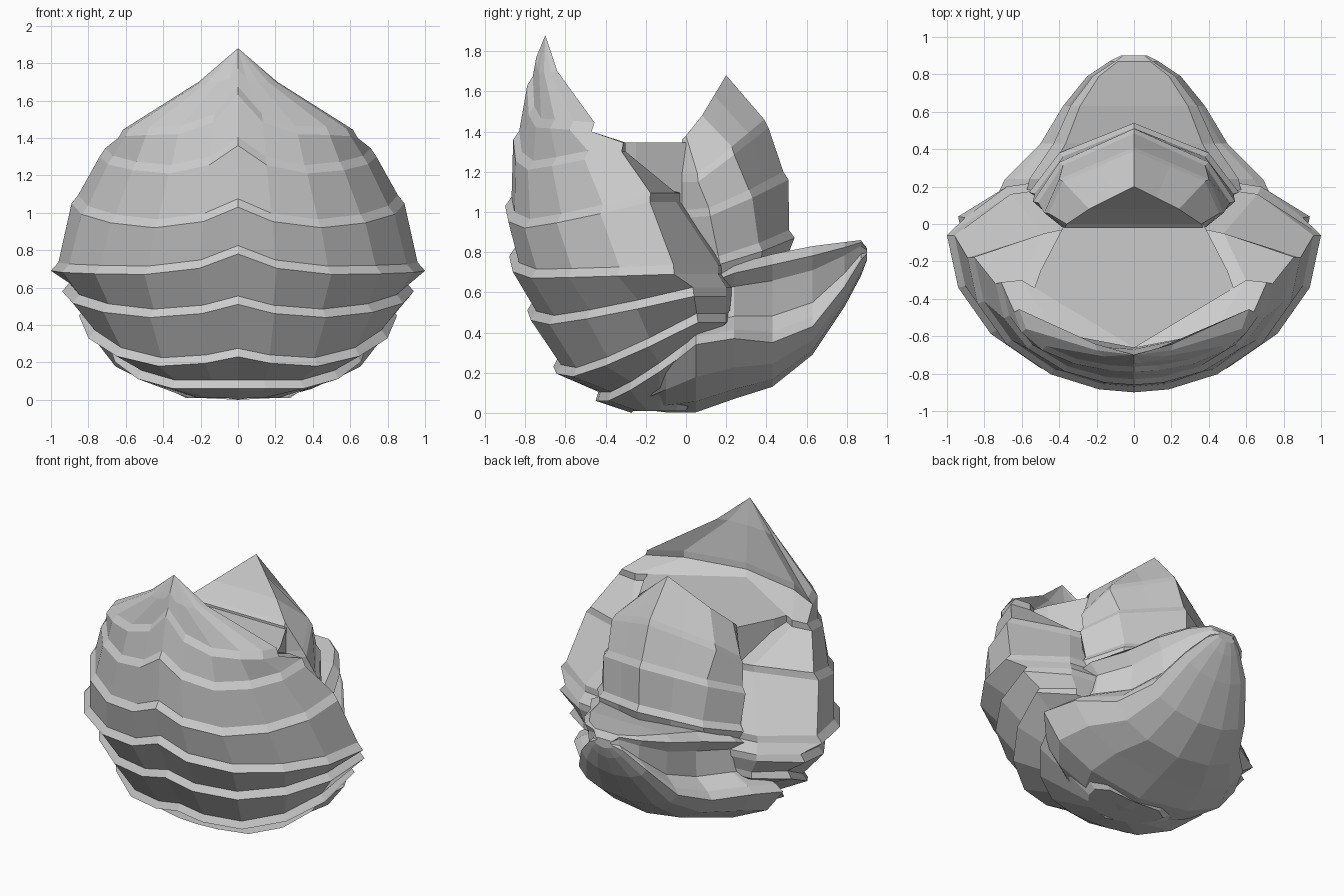
import bpy, bmesh
from math import sin, cos, radians


def loft(name, rows):
    """Skin half outlines (first and last point on x=0), mirrored, capped at both ends."""
    bm = bmesh.new()
    rings = []
    for half in rows:
        ring = list(half) + [(-x, y, z) for x, y, z in reversed(half[1:-1])]
        rings.append([bm.verts.new(p) for p in ring])
    n = len(rings[0])
    for a, b in zip(rings, rings[1:]):
        for i in range(n):
            j = (i + 1) % n
            bm.faces.new((a[i], a[j], b[j], b[i]))
    for r in (rings[0], rings[-1]):
        for i in range(n // 2):          # strip cap, left to right
            f = list(dict.fromkeys((r[i], r[i + 1], r[(n - i - 1) % n], r[(n - i) % n])))
            if len(f) > 2:
                bm.faces.new(f)
    bmesh.ops.remove_doubles(bm, verts=bm.verts, dist=0.0005)
    bmesh.ops.recalc_face_normals(bm, faces=bm.faces)
    me = bpy.data.meshes.new(name)
    bm.to_mesh(me)
    bm.free()
    ob = bpy.data.objects.new(name, me)
    bpy.context.collection.objects.link(ob)
    return ob


# Front shell: overlapping bands with a chevron dip beside the centre ridge
# centre y, centre z, trough z, rim x, rim y, rim z, inner x, inner y, back y
bands = [
    (-0.45, 0.06, 0.06, 0.70, 0.03, 0.32, 0.5, 0.12, 0.15),
    (-0.66, 0.23, 0.18, 0.85, 0.06, 0.45, 0.64, 0.20, 0.25),
    (-0.79, 0.51, 0.44, 0.94, 0.04, 0.58, 0.68, 0.20, 0.30),
    (-0.88, 0.78, 0.67, 1.00, -0.06, 0.69, 0.66, 0.16, 0.25),
    (-0.90, 1.03, 0.92, 0.89, -0.18, 1.05, 0.48, -0.05, 0.05),
    (-0.86, 1.36, 1.21, 0.74, -0.32, 1.30, 0.60, -0.30, -0.66),
    (-0.79, 1.63, 1.42, 0.64, -0.47, 1.40, 0.42, -0.58, -0.66),
]
angles = [radians(a) for a in (0, 12, 30, 50, 70, 90)]


def band_row(b, k=1.0, lift=0.0):
    yc, zc, zt, xr, yr, zr, xi, yi, yb = b
    zs = [zc, .3 * zc + .7 * zt, zt, .8 * zt + .2 * zr, .45 * zt + .55 * zr, zr]
    pts = [(xr * sin(a) * k, (yr + (yc - yr) * cos(a) + 0.1) * k - 0.1, z + lift)
           for a, z in zip(angles, zs)]
    return pts + [(xi, yi, zr + lift), (0, yb, zr + lift)]


rows = [[(0, -0.27, 0)] + [(0.28 * sin(a), -0.05 - 0.22 * cos(a), 0.01) for a in angles[1:]]
        + [(0.2, 0, 0.01), (0, 0, 0)]]
for b in bands:
    rows += [band_row(b), band_row(b, 0.96, 0.045)]
rows.append(band_row((-0.745, 1.77, 1.70, 0.21, -0.64, 1.70, 0.14, -0.66, -0.67)))
rows.append([(0, -0.70, 1.88)] * 8)
loft("front_shell", rows)

# Floor of the opening between the two peaks
floor = [(0, -0.70), (0.3, -0.64), (0.56, -0.42), (0.50, -0.25), (0.37, 0.0), (0, 0.05)]
loft("inner_floor", [[(x, y, z) for x, y in floor] for z in (0.7, 1.345)])

# Rear plates: stepped peak facing backwards
# centre y, centre z, shoulder y, side x, side y, side z, front z
plates = [
    (0.48, 0.72, 0.36, 0.50, 0.16, 0.60, 0.60),
    (0.54, 0.87, 0.38, 0.56, 0.17, 0.74, 0.74),
    (0.51, 1.16, 0.33, 0.54, 0.12, 0.98, 0.97),
    (0.41, 1.42, 0.24, 0.48, 0.06, 1.15, 1.15),
]
rows = []
for i, (yc, zc, ym, xs, ys, zs, zf) in enumerate(plates):
    for k, dz in ((1.0, 0.0), (0.95, 0.04))[:1 if i == 0 else 2]:
        rows.append([(0, -0.02, zf + dz), (0.38, -0.02, zf + dz), (xs * k, ys * k, zs + dz),
                     (0.40 * k, ym * k, (zc + zs) / 2 + dz), (0.2 * k, (ym * .5 + yc * .5) * k,
                     zc * .75 + zs * .25 + dz), (0, yc * k, zc + dz)])
rows.append([(0, -0.02, 1.36), (0.37, -0.02, 1.36), (0.36, 0.0, 1.38),
             (0.24, 0.08, 1.48), (0.12, 0.14, 1.58), (0, 0.20, 1.68)])
loft("rear_plates", rows)

# Tail: smooth lower shell with a lip, hollow flank and a flat upper lip
# y, keel z, lip x, lip z, top x, top z
tail = [
    (-0.25, 0.02, 0.30, 0.08, 0.25, 0.40),
    (-0.10, 0.003, 0.63, 0.22, 0.50, 0.55),
    (0.05, 0.003, 0.78, 0.34, 0.60, 0.66),
    (0.24, 0.07, 0.69, 0.37, 0.56, 0.74),
    (0.43, 0.13, 0.50, 0.35, 0.43, 0.79),
    (0.63, 0.29, 0.38, 0.43, 0.34, 0.83),
    (0.79, 0.53, 0.25, 0.63, 0.22, 0.85),
    (0.87, 0.68, 0.13, 0.76, 0.10, 0.86),
    (0.90, 0.76, 0.07, 0.79, 0.06, 0.82),
]
rows = []
for y, zk, xl, zl, xt, zt in tail:
    gap = zt - zl
    rows.append([(0, y, zk), (xl * .5, y, zk + (zl - zk) * .16), (xl * .84, y, zk + (zl - zk) * .52),
                 (xl, y, zl), (xl * .93, y, zl + gap * .12), (xl * .76, y, zl + gap * .3),
                 (xt * .88, y, zl + gap * .7), (xt, y, zl + gap * .88), (xt * .85, y, zt), (0, y, zt)])
loft("tail_shell", rows)
